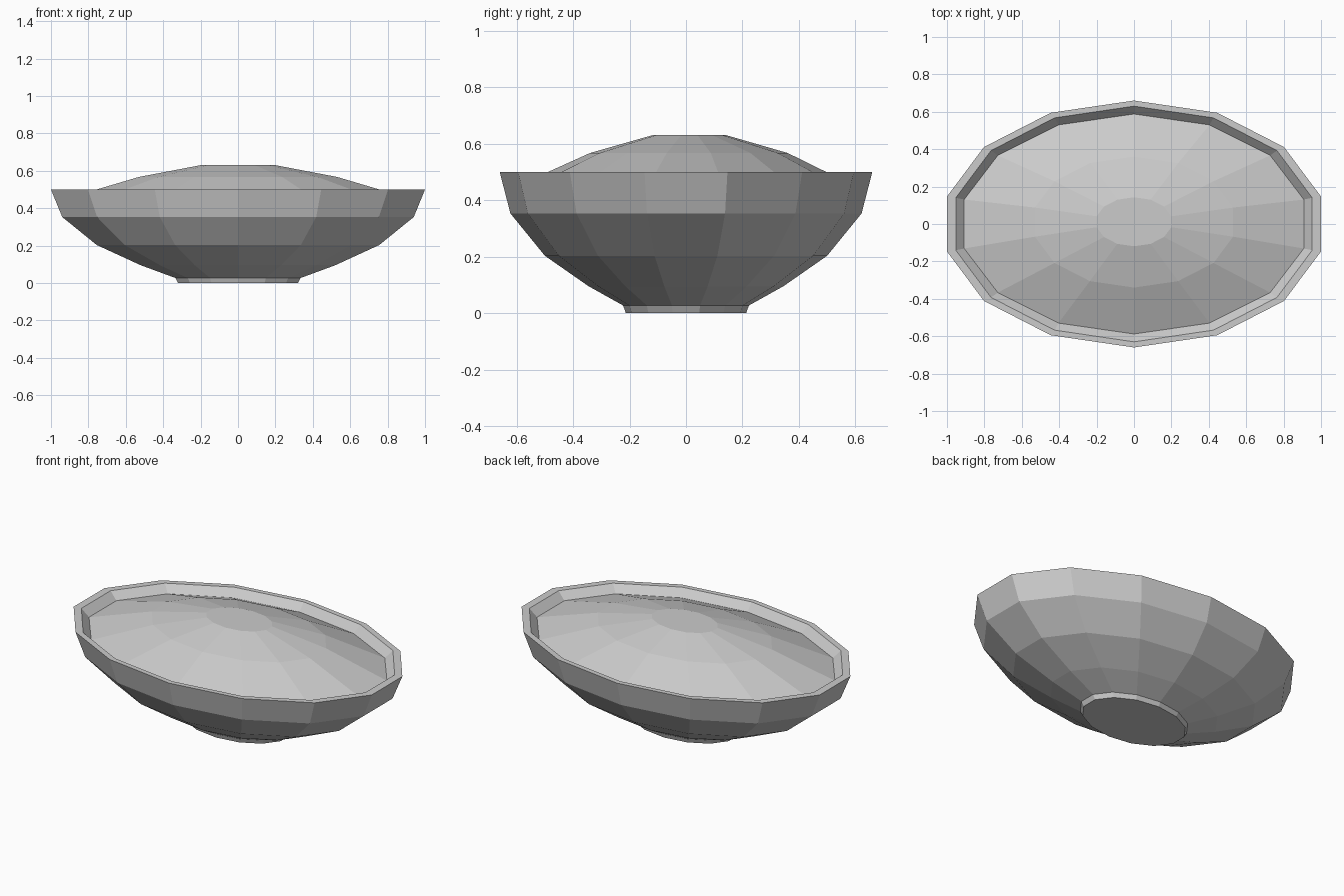
import bpy, bmesh, math

if "Cube" in bpy.data.objects:
    bpy.data.objects.remove(bpy.data.objects["Cube"])

SIDES = 14
FLAT = math.cos(math.pi / SIDES)  # x extent falls on a flat edge, y extent on a corner


def oval_rings(name, rings, cap_start=False, cap_end=False):
    """Skin a stack of faceted ovals: (half width x, half depth y, z, y offset)."""
    bm = bmesh.new()
    loops = []
    for rx, ry, z, oy in rings:
        loop = []
        for i in range(SIDES):
            a = math.pi / 2 + math.tau * i / SIDES
            loop.append(bm.verts.new((rx / FLAT * math.cos(a), oy + ry * math.sin(a), z)))
        loops.append(loop)
    for low, high in zip(loops, loops[1:]):
        for i in range(SIDES):
            j = (i + 1) % SIDES
            bm.faces.new((low[i], low[j], high[j], high[i]))
    if cap_start:
        bm.faces.new(loops[0][::-1])
    if cap_end:
        bm.faces.new(loops[-1])
    mesh = bpy.data.meshes.new(name)
    bm.to_mesh(mesh)
    bm.free()
    obj = bpy.data.objects.new(name, mesh)
    bpy.context.collection.objects.link(obj)
    return obj


# Foot, bowl wall, flat rim and sloping inner lip
oval_rings("bowl", [
    (0.32, 0.213, 0.0, 0),
    (0.335, 0.223, 0.027, 0),
    (0.52, 0.345, 0.095, 0),
    (0.755, 0.50, 0.203, 0),
    (0.94, 0.622, 0.353, 0),
    (1.00, 0.66, 0.50, 0),
    (0.953, 0.63, 0.50, 0),
    (0.908, 0.588, 0.455, 0),
], cap_start=True)

# Heaped filling with a flat top
oval_rings("filling", [
    (0.908, 0.588, 0.455, 0),
    (0.53, 0.35, 0.567, 0.01),
    (0.20, 0.131, 0.63, 0.012),
], cap_end=True)
